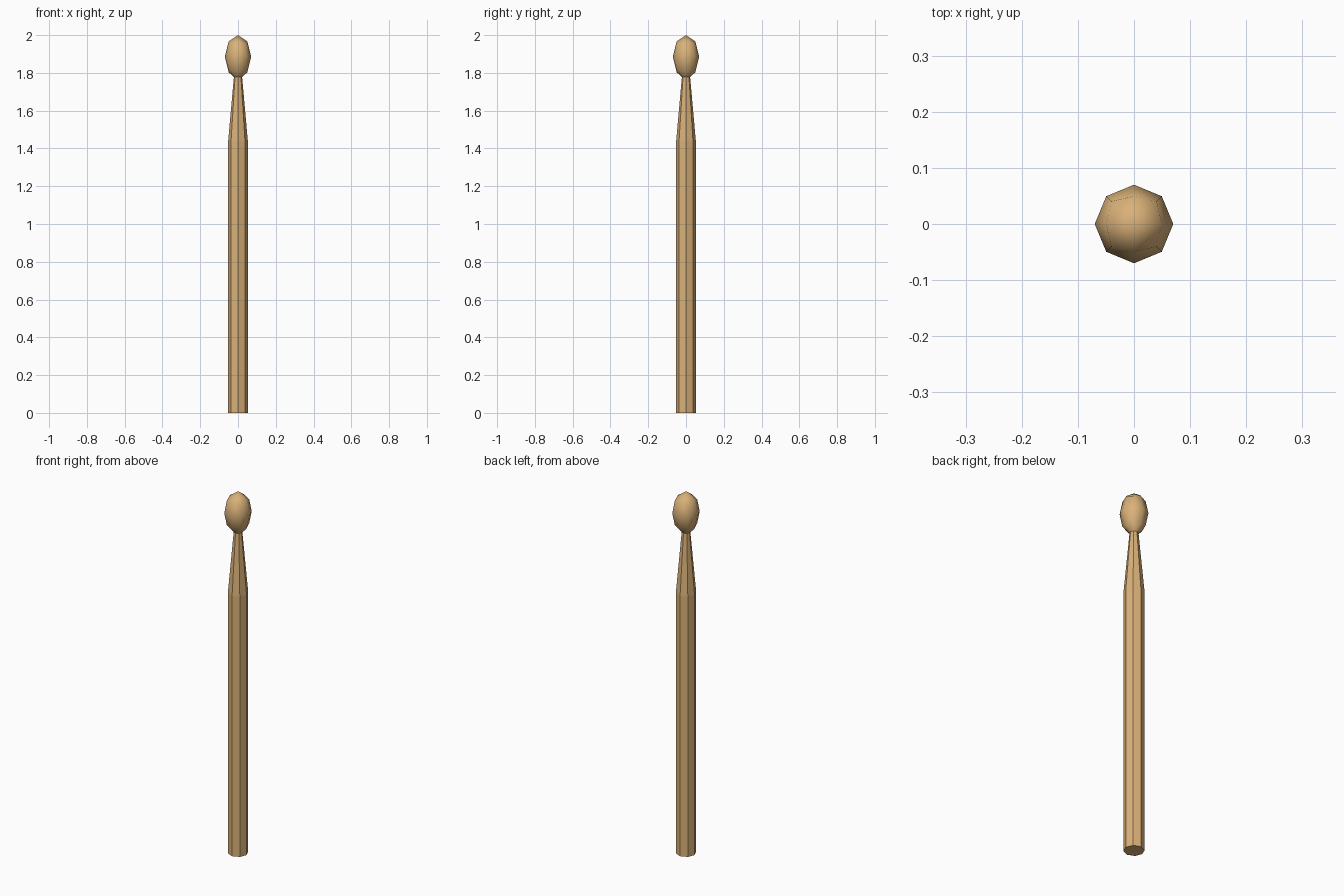
import bpy, bmesh, math
from mathutils import Vector

if "Cube" in bpy.data.objects:
    bpy.data.objects.remove(bpy.data.objects["Cube"])

SHAFT_RINGS = [(0.022, 1.777), (0.052, 1.44), (0.052, 0.0)]  # radius, height
TIP_R, TIP_H, TIP_Z = 0.07, 0.115, 1.885

bm = bmesh.new()

# Bead tip: subdivided cube rounded into a tall ellipsoid
bmesh.ops.create_cube(bm, size=2)
bmesh.ops.subdivide_edges(bm, edges=bm.edges[:], cuts=1, use_grid_fill=True)
for v in bm.verts:
    n = v.co.normalized()
    v.co = Vector((n.x * TIP_R, n.y * TIP_R, TIP_Z + n.z * TIP_H))
for f in bm.faces:
    f.smooth = True

# Open the underside so the eight-sided neck grows out of it
pole = min(bm.verts, key=lambda v: v.co.z)
bmesh.ops.delete(bm, geom=[pole], context='VERTS')
edges = [e for e in bm.edges if e.is_boundary]

# Neck, taper and straight shaft
for i, (r, z) in enumerate(SHAFT_RINGS):
    out = bmesh.ops.extrude_edge_only(bm, edges=edges)['geom']
    edges = [g for g in out if isinstance(g, bmesh.types.BMEdge) and g.is_boundary]
    for v in (g for g in out if isinstance(g, bmesh.types.BMVert)):
        a = round(math.atan2(v.co.y, v.co.x) / (math.pi / 4)) * math.pi / 4
        v.co = Vector((r * math.cos(a), r * math.sin(a), z))
    for f in (g for g in out if isinstance(g, bmesh.types.BMFace)):
        f.smooth = i == 0

# Butt end
cap = bmesh.ops.contextual_create(bm, geom=edges)['faces']
for f in cap:
    f.smooth = False
bmesh.ops.recalc_face_normals(bm, faces=bm.faces[:])

mesh = bpy.data.meshes.new("drumstick")
bm.to_mesh(mesh)
bm.free()
stick = bpy.data.objects.new("drumstick", mesh)
bpy.context.collection.objects.link(stick)

# Pale wood
wood = bpy.data.materials.new("wood")
wood.diffuse_color = (0.70, 0.44, 0.19, 1)
wood.use_nodes = True
wood.node_tree.nodes["Principled BSDF"].inputs["Base Color"].default_value = wood.diffuse_color
mesh.materials.append(wood)
